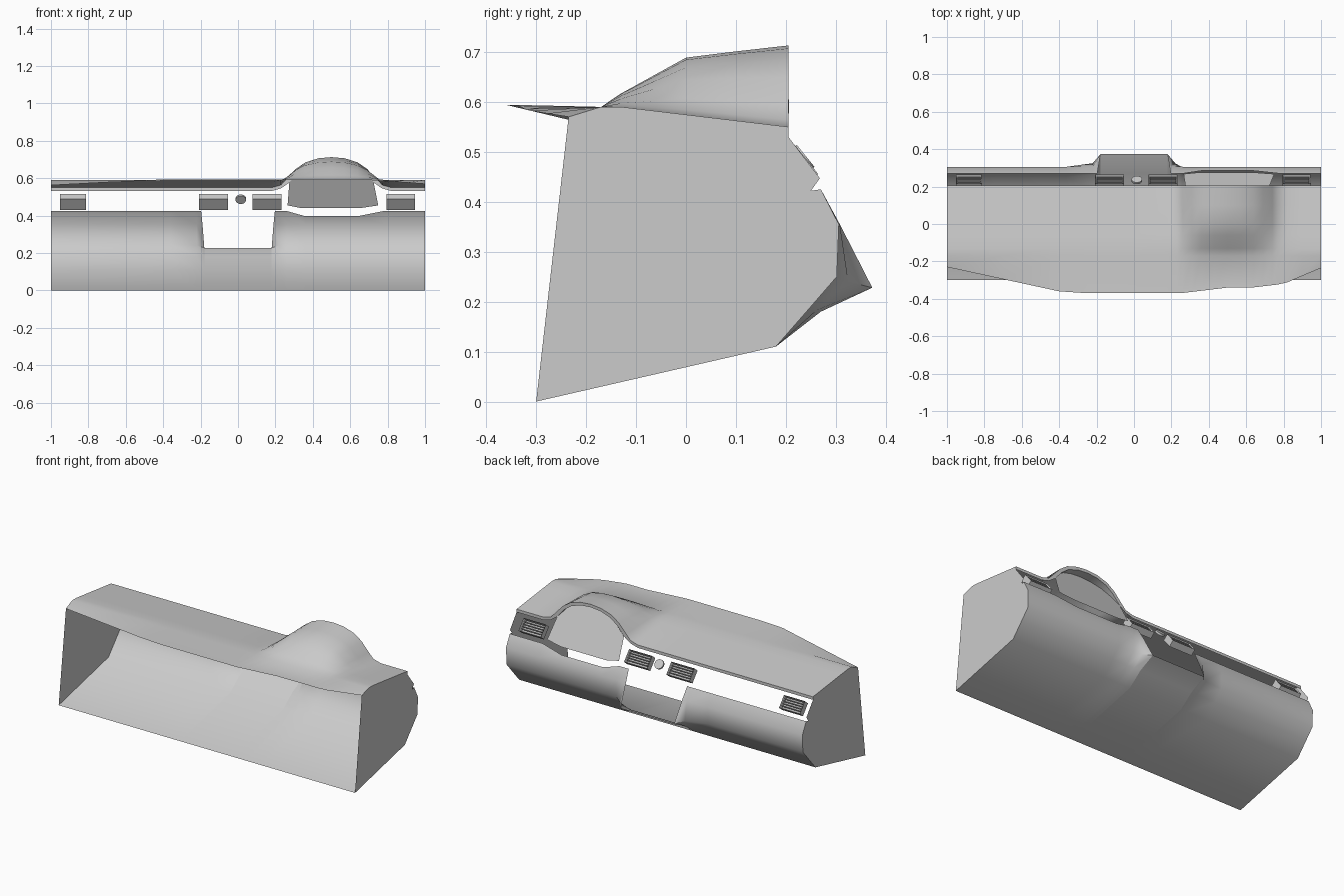
import bpy, bmesh
from math import radians
from mathutils import Matrix, Vector

cube = bpy.data.objects.get("Cube")
if cube:
    bpy.data.objects.remove(cube, do_unlink=True)

GREY = (0.6, 0.6, 0.6, 1)
grey = bpy.data.materials.new("matte_grey")
grey.use_nodes = True
grey.diffuse_color = GREY
grey.node_tree.nodes["Principled BSDF"].inputs["Base Color"].default_value = GREY


def finish(name, bm, angle=0):
    mesh = bpy.data.meshes.new(name)
    bm.to_mesh(mesh)
    bm.free()
    mesh.materials.append(grey)
    obj = bpy.data.objects.new(name, mesh)
    bpy.context.collection.objects.link(obj)
    if angle:
        bpy.ops.object.select_all(action='DESELECT')
        obj.select_set(True)
        bpy.context.view_layer.objects.active = obj
        bpy.ops.object.shade_smooth_by_angle(angle=radians(angle))
    return obj


def loft(name, columns, angle=50):
    """Skin a sheet across columns of points that run along x."""
    bm = bmesh.new()
    grid = [[bm.verts.new(p) for p in col] for col in columns]
    for a, b in zip(grid, grid[1:]):
        for i in range(len(a) - 1):
            bm.faces.new((a[i], b[i], b[i + 1], a[i + 1]))
    return finish(name, bm, angle)


def plate(name, points):
    bm = bmesh.new()
    bm.faces.new([bm.verts.new(p) for p in points])
    return finish(name, bm)


def lerp(x, table):
    """Piecewise linear lookup."""
    for (x0, v0), (x1, v1) in zip(table, table[1:]):
        if x <= x1:
            return v0 + (v1 - v0) * max(0, x - x0) / (x1 - x0)
    return table[-1][1]


# Top sheet with the raised instrument hood
FRONT_Y = [(-1, -.23), (-.7, -.295), (-.4, -.36), (-.25, -.37), (.25, -.37),
           (.5, -.34), (.63, -.34), (.8, -.32), (1, -.235)]
FRONT_Z = [(-1, .563), (-.4, .594), (.65, .594), (1, .57)]
ARCH = [(0, .163), (.07, .157), (.14, .135), (.19, .1), (.24, .045), (.27, .014), (.32, 0)]
GROWTH = [(-.17, 0), (0, .7), (.2, 1)]
HOOD_X = .5
BACK_Y = .205


def top_point(x, y):
    base = lerp(y, [(-.13, .59), (BACK_Y, .55)])
    return Vector((x, y, base + lerp(abs(x - HOOD_X), ARCH) * lerp(y, GROWTH)))


def rim_point(x):
    p = top_point(x, BACK_Y)
    if abs(x - HOOD_X) < .26:
        p.x = HOOD_X + (x - HOOD_X) * .94
    p.z -= .018
    return p


offsets = [u for u, h in ARCH]
hood_xs = [HOOD_X - u for u in reversed(offsets)] + [HOOD_X + u for u in offsets[1:]]
xs = [-1, -.7, -.4, -.25, 0] + hood_xs + [.9, 1]
columns = []
for x in xs:
    col = [Vector((x, lerp(x, FRONT_Y), lerp(x, FRONT_Z)))]
    col += [top_point(x, y) for y in (-.17, -.13, -.06, 0, .1, BACK_Y)]
    columns.append(col + [rim_point(x)])
loft("top_sheet", columns)


# Sloping instrument face and the lining under the hood
def on_face(p):
    return Vector((p.x, .275 - (p.z - .44) * .5, p.z))


arch_xs = [x for x in hood_xs if abs(x - HOOD_X) < .26]
rim = [rim_point(x) for x in arch_xs]
loft("hood_lining", [[p, on_face(p)] for p in rim])
lower_edge = [(.75, .455), (.65, .44), (.34, .44), (.265, .455)]
plate("instrument_face",
      [on_face(p) for p in reversed(rim)]
      + [on_face(Vector((x, 0, z))) for x, z in reversed(lower_edge)])

# Lower panel, flaring into the central console mouth
BOTTOM = [(-.3, 0), (.18, .11)]
BODY = BOTTOM + [(.25, .19), (.302, .25), (.306, .355), (.27, .425)]
COLLAR = BOTTOM + [(.262, .183), (.325, .24), (.308, .355), (.27, .425)]
FLARE = BOTTOM + [(.27, .18), (.373, .228), (.308, .355), (.27, .425)]
DIPPED = BODY[:-1] + [(.285, .397)]


def column(x, profile):
    return [Vector((x, y, z)) for y, z in profile]


def mouth_column(side):
    col = column(.18 * side, FLARE)
    col[-1].x, col[-2].x = .197 * side, .19 * side
    return col


loft("lower_panel_right", [column(-1, BODY), column(-.36, BODY),
                           column(-.22, COLLAR), mouth_column(-1)][::-1])
loft("lower_panel_left", [mouth_column(1), column(.22, COLLAR), column(.26, BODY),
                          column(.36, DIPPED), column(.64, DIPPED),
                          column(.78, BODY), column(1, BODY)][::-1])
loft("console_mouth", [column(.18, FLARE[:4]), column(-.18, FLARE[:4])])

# End panels
for side, name in ((-1, "right_end_panel"), (1, "left_end_panel")):
    outline = BODY + [(.25, .422), (.268, .447), (BACK_Y, .53), (BACK_Y, .55),
                      (-.13, .59), (-.17, .59),
                      (lerp(side, FRONT_Y), lerp(side, FRONT_Z))]
    plate(name, column(side, outline)[::side])

# Air vents: tilted boxes with a recessed front and slats
TILT = Matrix.Rotation(radians(39), 4, 'X')


def box(bm, size, at):
    m = Matrix.Translation(at) @ Matrix.Diagonal((*size, 1))
    return bmesh.ops.create_cube(bm, size=1, matrix=m)["verts"]


def vent(name, x, width):
    bm = bmesh.new()
    box(bm, (width, .04, .077), (0, 0, 0))
    front = max(bm.faces, key=lambda f: f.calc_center_median().y)
    bmesh.ops.inset_region(bm, faces=[front], thickness=.009)
    bmesh.ops.translate(bm, verts=front.verts, vec=(0, -.025, 0))
    for i in range(4):
        box(bm, (width - .018, .02, .005), (0, .006, (i - 1.5) * .014))
    bm.transform(Matrix.Translation((x, .225, .473)) @ TILT)
    finish(name, bm)


for name, x, width in (("vent_far_right", -.883, .14), ("vent_centre_right", -.13, .155),
                       ("vent_centre_left", .155, .155), ("vent_far_left", .87, .15)):
    vent(name, x, width)

# Round button between the centre vents
bm = bmesh.new()
bmesh.ops.create_cone(bm, cap_ends=True, segments=24, radius1=.028, radius2=.028, depth=.012)
bm.transform(Matrix.Translation((.015, .235, .488)) @ TILT @ Matrix.Rotation(radians(-90), 4, 'X'))
finish("centre_button", bm, 40)
